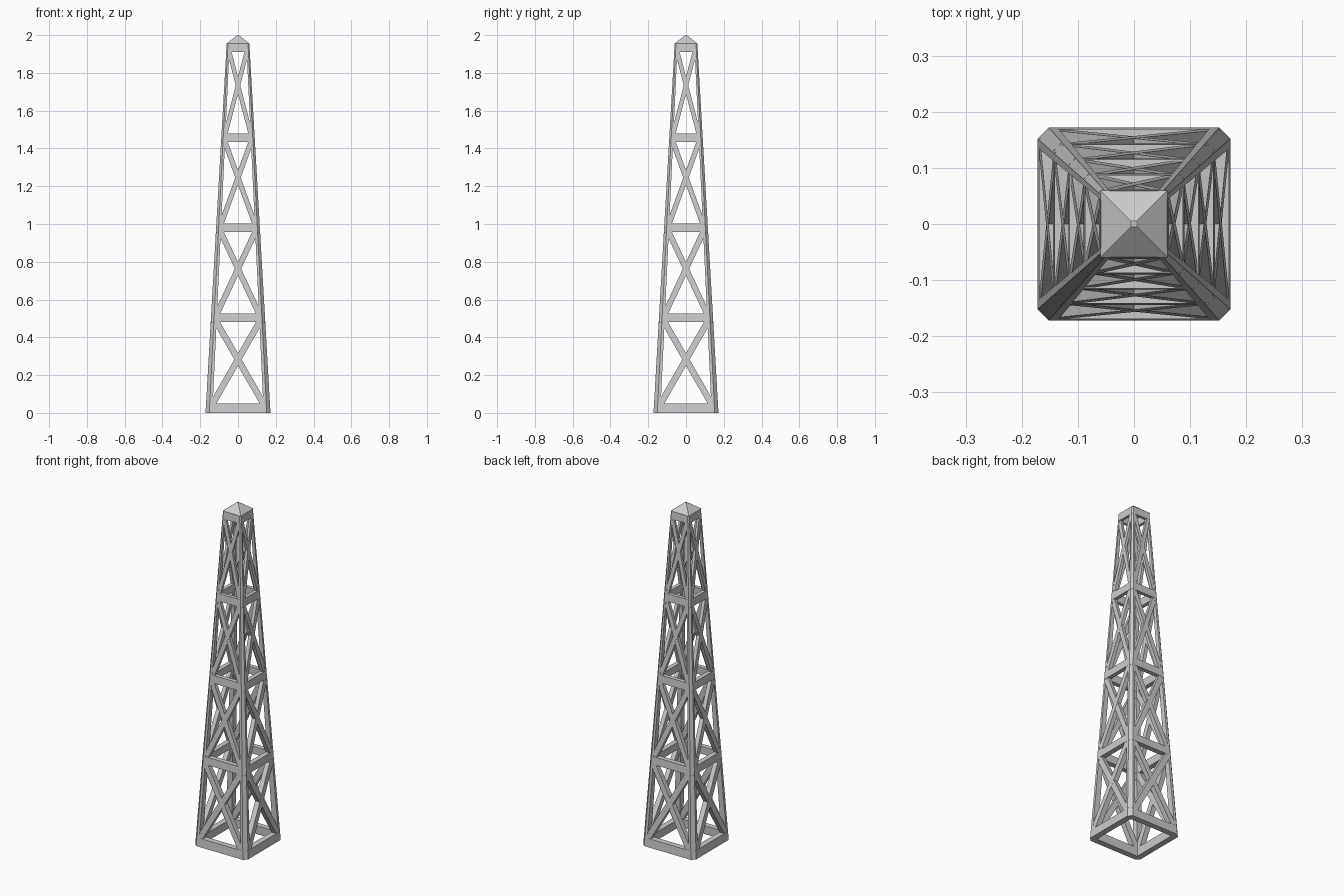
import bpy, bmesh
from mathutils import Matrix
from math import pi

if "Cube" in bpy.data.objects:
    bpy.data.objects.remove(bpy.data.objects["Cube"])

TOP = 1.955          # top of the lattice, below the cap
BAND = 0.045         # height of the horizontal bands
PITCH = 0.477        # spacing of the bands


def lerp(a, b, z):
    return a + (b - a) * z / TOP


def half(z):         # outer half width of the tower
    return lerp(0.172, 0.06, z)


def leg_w(z):        # width of a corner leg
    return lerp(0.036, 0.016, z)


def depth(z):        # thickness of the lattice walls
    return lerp(0.034, 0.016, z)


def loft(bm, lower, upper):
    """Closed solid between two matching rings."""
    a = [bm.verts.new(p) for p in lower]
    b = [bm.verts.new(p) for p in upper]
    n = len(a)
    bm.faces.new(a[::-1])
    bm.faces.new(b)
    for i in range(n):
        j = (i + 1) % n
        bm.faces.new((a[i], a[j], b[j], b[i]))


def finish(bm, name, four=True):
    if four:         # repeat around the four sides
        src = bm.verts[:] + bm.edges[:] + bm.faces[:]
        for k in (1, 2, 3):
            new = bmesh.ops.duplicate(bm, geom=src)["geom"]
            verts = [g for g in new if isinstance(g, bmesh.types.BMVert)]
            bmesh.ops.rotate(bm, verts=verts, matrix=Matrix.Rotation(k * pi / 2, 3, 'Z'))
    bmesh.ops.recalc_face_normals(bm, faces=bm.faces[:])
    me = bpy.data.meshes.new(name)
    bm.to_mesh(me)
    bm.free()
    ob = bpy.data.objects.new(name, me)
    bpy.context.collection.objects.link(ob)


def wall_ring(x0, x1, z, inset=0.0):
    """Horizontal slice of a bar lying in the front wall."""
    y0, y1 = -half(z) + inset, -half(z) + depth(z) - inset
    return [(x0, y0, z), (x1, y0, z), (x1, y1, z), (x0, y1, z)]


# Tapered corner legs with chamfered outer edge
def leg_ring(z):
    h, w, c = half(z), leg_w(z), lerp(0.02, 0.007, z)
    i = h - w
    return [(i, -h, z), (h - c, -h, z), (h, -h + c, z), (h, -i, z), (i, -i, z)]


bm = bmesh.new()
loft(bm, leg_ring(0), leg_ring(TOP))
finish(bm, "corner_legs")

# Horizontal bands
bm = bmesh.new()
bands = [(0.0, 0.05)] + [(PITCH * k + 0.003, PITCH * k + 0.003 + BAND) for k in range(1, 5)]
for z0, z1 in bands:
    rings = []
    for z in (z0, z1):
        x = half(z) - leg_w(z)
        rings.append(wall_ring(-x, x, z))
    loft(bm, *rings)
finish(bm, "horizontal_bands")

# Crossed diagonal braces in each bay
bm = bmesh.new()
for (_, z0), (z1, _) in zip(bands, bands[1:]):
    x0, x1 = half(z0) - leg_w(z0), half(z1) - leg_w(z1)
    b = lerp(0.0205, 0.0105, (z0 + z1) / 2)
    for s, inset in ((1, 0.001), (-1, 0.0015)):
        loft(bm, wall_ring(-s * x0 - b, -s * x0 + b, z0, inset),
             wall_ring(s * x1 - b, s * x1 + b, z1, inset))
finish(bm, "cross_braces")

# Low pyramid cap
bm = bmesh.new()


def square(h, z):
    return [(-h, -h, z), (h, -h, z), (h, h, z), (-h, h, z)]


loft(bm, square(0.06, TOP), square(0.005, 2.0))
finish(bm, "pyramid_cap", four=False)
